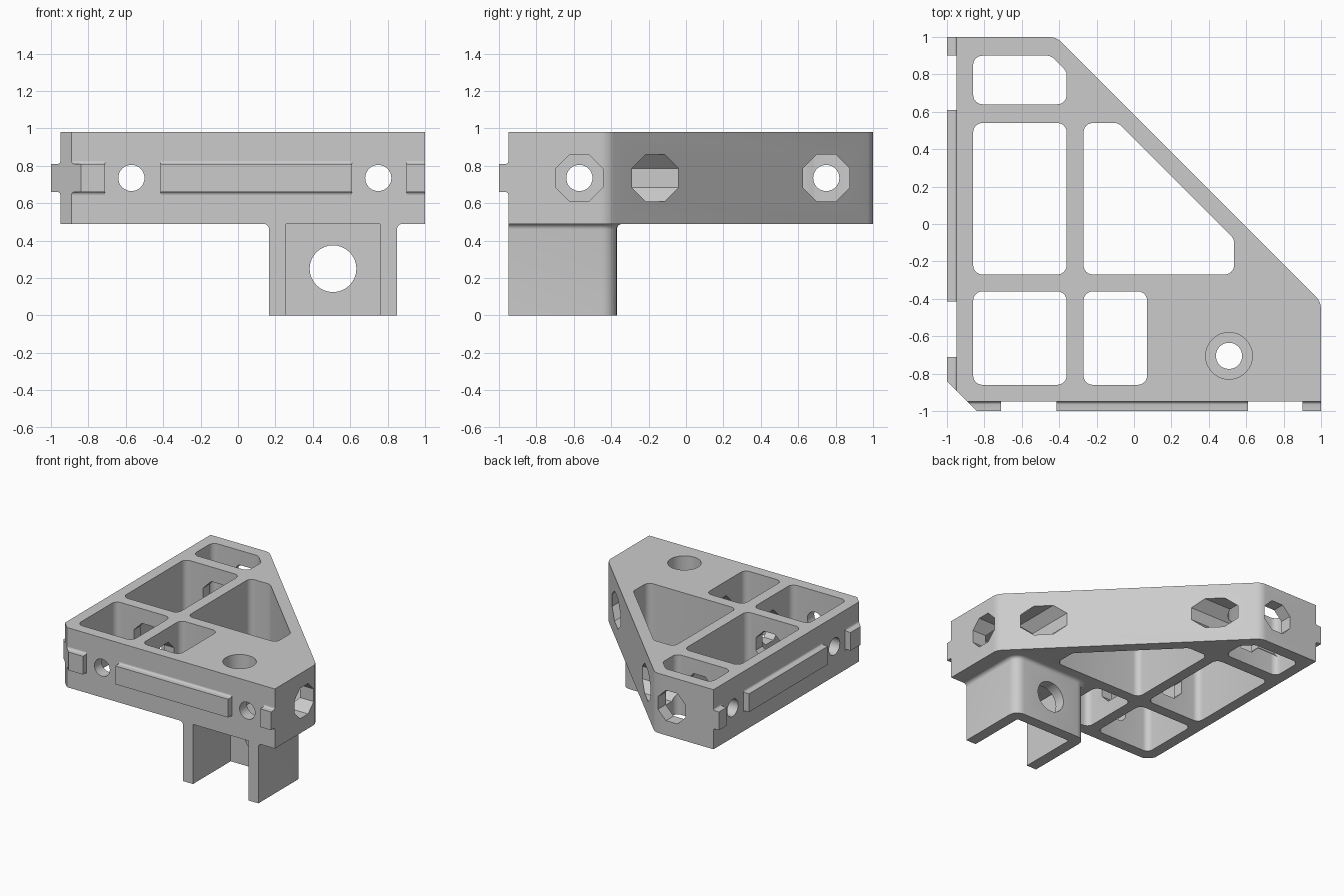
import bpy, bmesh, math
from mathutils import Vector

cube = bpy.data.objects.get("Cube")
if cube:
    bpy.data.objects.remove(cube, do_unlink=True)

grey = bpy.data.materials.new("plain grey")
grey.use_nodes = True
grey.diffuse_color = (0.6, 0.6, 0.6, 1)
grey.node_tree.nodes["Principled BSDF"].inputs["Base Color"].default_value = (0.6, 0.6, 0.6, 1)


def loft(name, rings):
    """Closed solid through rings of equal point count."""
    bm = bmesh.new()
    loops = [[bm.verts.new(p) for p in ring] for ring in rings]
    n = len(loops[0])
    for a, b in zip(loops, loops[1:]):
        for i in range(n):
            j = (i + 1) % n
            bm.faces.new((a[i], a[j], b[j], b[i]))
    bm.faces.new(loops[0][::-1])
    bm.faces.new(loops[-1])
    bmesh.ops.recalc_face_normals(bm, faces=bm.faces)
    mesh = bpy.data.meshes.new(name)
    bm.to_mesh(mesh)
    bm.free()
    mesh.materials.append(grey)
    obj = bpy.data.objects.new(name, mesh)
    bpy.context.collection.objects.link(obj)
    return obj


def prism(name, outline, lo, hi, axis="z"):
    place = {"z": lambda u, v, w: (u, v, w),
             "y": lambda u, v, w: (u, w, v),
             "x": lambda u, v, w: (w, u, v)}[axis]
    return loft(name, [[place(u, v, w) for u, v in outline] for w in (lo, hi)])


def rounded(corners, steps=6):
    """Round each (x, y, radius) corner of a polygon."""
    out = []
    for i, (x, y, r) in enumerate(corners):
        p = Vector((x, y))
        if r == 0:
            out.append((x, y))
            continue
        a = (Vector(corners[i - 1][:2]) - p).normalized()
        b = (Vector(corners[(i + 1) % len(corners)][:2]) - p).normalized()
        half = a.angle(b) / 2
        centre = p + (a + b).normalized() * (r / math.sin(half))
        start = p + a * (r / math.tan(half)) - centre
        end = p + b * (r / math.tan(half)) - centre
        sweep = start.angle_signed(end)
        for k in range(steps + 1):
            t = -sweep * k / steps
            c, s = math.cos(t), math.sin(t)
            out.append((centre.x + start.x * c - start.y * s,
                        centre.y + start.x * s + start.y * c))
    return out


def circle(u, v, r, n=32, turn=0.0):
    return [(u + r * math.cos(turn + math.tau * i / n),
             v + r * math.sin(turn + math.tau * i / n)) for i in range(n)]


def octagon(u, v, apothem):
    return circle(u, v, apothem / math.cos(math.pi / 8), 8, math.pi / 8)


def combine(target, tool, operation="DIFFERENCE"):
    mod = target.modifiers.new("combine", "BOOLEAN")
    mod.operation, mod.object, mod.solver = operation, tool, "EXACT"
    bpy.context.view_layer.objects.active = target
    bpy.ops.object.modifier_apply(modifier=mod.name)
    bpy.data.objects.remove(tool, do_unlink=True)


BOTTOM, TOP, FRONT, WALL = 0.49, 0.98, -0.95, 0.09
HOLE_Z, HOLE_R, HEAD_R = 0.735, 0.07, 0.125
DIAG, INNER = 0.585, 0.455      # outer and inner slanted walls: x + y

# Triangular plate
body = prism("bracket_body", rounded([
    (FRONT, -0.89, 0), (-0.89, FRONT, 0), (1, FRONT, 0),
    (1, DIAG - 1, 0.1), (DIAG - 1, 1, 0.1), (FRONT, 1, 0)]), BOTTOM, TOP)

# Leg flaring into the plate underside
LEG_X, LEG_W, LEG_BACK, FLARE = 0.508, 0.342, -0.37, 0.03


def leg_ring(z, d):
    x0, x1, y1, r = LEG_X - LEG_W - d, LEG_X + LEG_W + d, LEG_BACK + d, 0.08 + d
    return [(x, y, z) for x, y in rounded(
        [(x0, FRONT, 0), (x1, FRONT, 0), (x1, y1, r), (x0, y1, r)])]


rings = [leg_ring(0, 0)]
for k in range(7):
    t = k / 6 * math.pi / 2
    rings.append(leg_ring(BOTTOM - FLARE + FLARE * math.sin(t), FLARE * (1 - math.cos(t))))
rings.append(leg_ring(BOTTOM + 0.03, FLARE))
combine(body, loft("leg", rings), "UNION")

# Channel in the leg, open to the front and below
cx = LEG_W - WALL
combine(body, prism("channel", [
    (LEG_X - cx, -1.2), (LEG_X + cx, -1.2),
    (LEG_X + cx, LEG_BACK - WALL), (LEG_X - cx, LEG_BACK - WALL)], -0.2, BOTTOM))
combine(body, prism("leg_hole", circle(LEG_X, 0.25, HEAD_R), -0.6, -0.2, "y"))

# Open pockets between the ribs
L0, L1, M0, R = -0.86, -0.36, -0.27, 0.05
pockets = [
    [(L0, 0.64), (L1, 0.64), (L1, INNER - L1), (INNER - 0.9, 0.9), (L0, 0.9)],
    [(L0, M0), (L1, M0), (L1, 0.54), (L0, 0.54)],
    [(M0, M0), (0.535, M0), (0.535, INNER - 0.535), (INNER - 0.54, 0.54), (M0, 0.54)],
    [(L0, L0), (L1, L0), (L1, L1), (L0, L1)],
    [(M0, L0), (0.07, L0), (0.07, L1), (M0, L1)],
]
for pts in pockets:
    combine(body, prism("pocket", rounded([(x, y, R) for x, y in pts]), 0.3, 1.2))

# Screw holes with octagonal access tunnels, along both straight sides
for axis in "xy":
    for pos in (-0.57, 0.75):
        combine(body, prism("tunnel", octagon(pos, HOLE_Z, HEAD_R), -0.855, 1.2, axis))
        combine(body, prism("screw_hole", circle(pos, HOLE_Z, HOLE_R), -1.2, -0.8, axis))

# Counterbored vertical screw hole above the channel
combine(body, prism("counterbore", circle(LEG_X, -0.705, HEAD_R), BOTTOM + WALL, 1.2))
combine(body, prism("vertical_hole", circle(LEG_X, -0.705, HOLE_R), 0.4, 0.7))

# Raised rails with a small fillet at the root
f, half, depth = 0.015, 0.075, 0.05
side = [(0, half + f)]
for k in range(1, 5):
    t = k / 4 * math.pi / 2
    side.append((f * (1 - math.cos(t)) if k == 4 else f - f * math.cos(t),
                 half + f - f * math.sin(t)))
side.append((depth, half))
profile = [(d, HOLE_Z + h) for d, h in side] + [(d, HOLE_Z - h) for d, h in reversed(side)]


def rail(name, start, end, swap, mitred):
    ring_list = []
    for i, along in enumerate((start, end)):
        ring = []
        for d, z in profile:
            a = along + (d if mitred and i == 0 else 0)
            ring.append((FRONT - d, a, z) if swap else (a, FRONT - d, z))
        ring_list.append(ring)
    return loft(name, ring_list)


parts = [body]
for swap, label in ((False, "front"), (True, "right")):
    parts.append(rail(label + "_corner_rail", -0.89, -0.71, swap, True))
    parts.append(rail(label + "_long_rail", -0.415, 0.61, swap, False))
    parts.append(rail(label + "_end_rail", 0.9, 1.0, swap, False))

# Smooth the curved walls, keep edges sharp
bpy.ops.object.select_all(action="DESELECT")
for obj in parts:
    obj.select_set(True)
bpy.context.view_layer.objects.active = body
bpy.ops.object.shade_smooth_by_angle(angle=math.radians(30))
